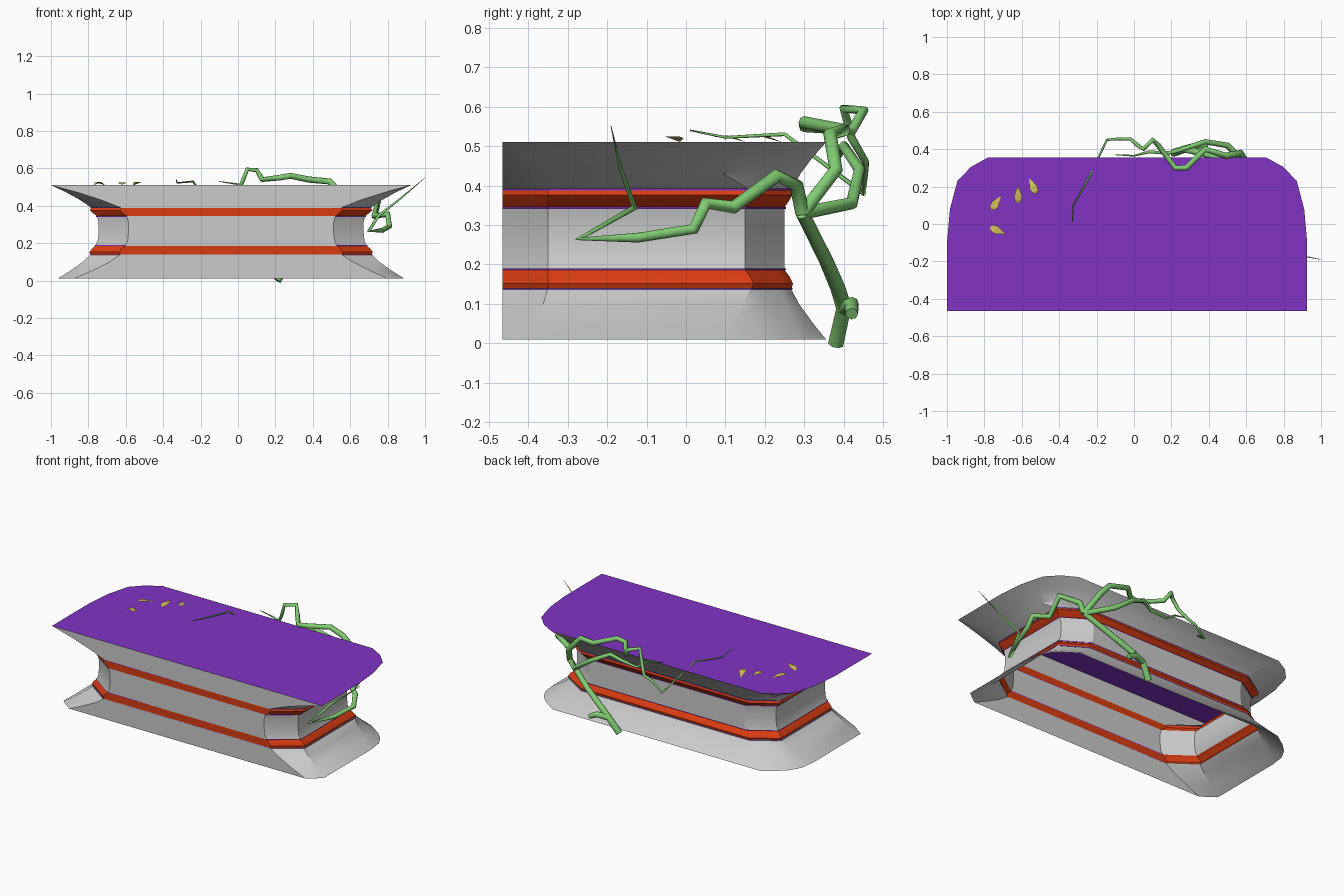
import bpy, bmesh, math
from mathutils import Vector, Matrix

if "Cube" in bpy.data.objects:
    bpy.data.objects.remove(bpy.data.objects["Cube"])

CX, FRONT = -0.037, -0.465


def material(name, rgb):
    m = bpy.data.materials.new(name)
    m.diffuse_color = (*rgb, 1)
    m.use_nodes = True
    m.node_tree.nodes["Principled BSDF"].inputs["Base Color"].default_value = m.diffuse_color
    return m


RED = material("red", (0.70, 0.045, 0.006))
PURPLE = material("purple", (0.22, 0.033, 0.55))
GREEN = material("green", (0.22, 0.60, 0.17))
YELLOW = material("yellow", (0.60, 0.50, 0.10))


def add_mesh(name, verts, faces, mat=None, smooth=None):
    me = bpy.data.meshes.new(name)
    me.from_pydata(verts, [], faces)
    ob = bpy.data.objects.new(name, me)
    bpy.context.collection.objects.link(ob)
    if mat:
        me.materials.append(mat)
    if smooth:
        bpy.ops.object.select_all(action='DESELECT')
        ob.select_set(True)
        bpy.context.view_layer.objects.active = ob
        bpy.ops.object.shade_smooth_by_angle(angle=math.radians(smooth))
    return ob


# Half outlines, front to back; the left side is mirrored
def ring(h, yb):
    a, b = Vector((h, yb - 0.10)), Vector((h - 0.16, yb))
    return [Vector((h - 0.16, FRONT)), Vector((h, -0.35))] + [a.lerp(b, t / 4) for t in range(5)]


def blend(a, b, t):
    return [p.lerp(q, t) for p, q in zip(a, b)]


TOP = [Vector(p) for p in ((.962, FRONT), (.962, -.44), (.962, -.09), (.947, .08),
                           (.907, .23), (.835, .305), (.745, .355))]
FOOT = [Vector(p) for p in ((.84, FRONT), (.927, -.40), (.927, .08), (.915, .18),
                            (.875, .25), (.82, .30), (.74, .355))]


def loop(half, z):
    right = [(CX + p.x, p.y, z) for p in half]
    left = [(CX - p.x, p.y, z) for p in reversed(half)]
    return right + left


def loft(name, levels, mat=None):
    n = 14
    verts = [v for z, half in levels for v in loop(half, z)]
    faces = [(k * n + i, k * n + (i + 1) % n, (k + 1) * n + (i + 1) % n, (k + 1) * n + i)
             for k in range(len(levels) - 1) for i in range(n)]
    return add_mesh(name, verts, faces, mat, 30)


# Grey shell: open skirt, waist and flared top
low, high = ring(.75, .265), ring(.745, .265)
loft("skirt", [(.01, FOOT), (.05, blend(FOOT, low, .36)), (.10, blend(FOOT, low, .76)), (.14, low)])
loft("waist", [(.186, ring(.725, .25)), (.215, ring(.713, .25)), (.26, ring(.708, .25)),
               (.31, ring(.708, .25)), (.345, ring(.717, .25))])
loft("flare", [(.388, high), (.43, blend(high, TOP, .28)), (.47, blend(high, TOP, .61)), (.51, TOP)])

# Red bands with thin purple trims
loft("lower_band", [(.14, ring(.752, .268)), (.152, ring(.757, .271)), (.17, ring(.745, .262)),
                    (.186, ring(.725, .25))], RED)
loft("upper_band", [(.345, ring(.717, .25)), (.36, ring(.738, .26)), (.376, ring(.755, .27)),
                    (.388, ring(.748, .267))], RED)
for i, (z, h, yb) in enumerate(((.138, .757, .27), (.188, .729, .253), (.343, .721, .253), (.390, .752, .268))):
    loft(f"trim_{i + 1}", [(z - .002, ring(h, yb)), (z + .002, ring(h, yb))], PURPLE)

# Purple top surface
add_mesh("top_surface", loop(TOP, .51), [tuple(range(14))], PURPLE)


# Vines: tapered tubes along paths
def vine(name, path, r0, r1, power=1.0):
    cu = bpy.data.curves.new(name, 'CURVE')
    cu.dimensions = '3D'
    cu.bevel_depth = 1.0
    cu.bevel_resolution = 2
    cu.use_fill_caps = True
    sp = cu.splines.new('POLY')
    sp.points.add(len(path) - 1)
    for i, (pt, p) in enumerate(zip(sp.points, path)):
        pt.co = (*p, 1)
        pt.radius = r0 + (r1 - r0) * (i / (len(path) - 1)) ** power
    cu.materials.append(GREEN)
    ob = bpy.data.objects.new(name, cu)
    bpy.context.collection.objects.link(ob)


vine("vine_trunk", [(.21, .38, 0), (.27, .40, .09), (.34, .385, .14), (.45, .355, .21), (.62, .295, .33)], .021, .017)
vine("vine_stub", [(.27, .40, .09), (.34, .42, .10), (.39, .42, .075)], .02, .016)
vine("vine_side", [(.62, .295, .33), (.64, .28, .40), (.75, .23, .425), (.73, .12, .345), (.80, .05, .355),
                   (.81, .02, .29), (.77, -.12, .268), (.70, -.27, .265), (.75, -.13, .345),
                   (.87, -.165, .44), (1.0, -.19, .55)], .018, .001, 2.5)
vine("vine_top", [(.62, .295, .33), (.57, .38, .44), (.49, .365, .53), (.38, .40, .54), (.28, .30, .56),
                  (.22, .30, .55), (.13, .42, .54), (.10, .45, .59), (.05, .40, .595), (.02, .42, .52),
                  (-.02, .455, .46), (-.08, .455, .44), (-.145, .45, .38), (-.24, .25, .53),
                  (-.325, .10, .522), (-.33, .01, .54)], .018, .002, 1.5)
vine("vine_back", [(.62, .295, .33), (.50, .42, .355), (.38, .44, .44), (.26, .40, .50), (.19, .38, .47),
                   (.08, .385, .46), (0, .365, .515), (-.10, .37, .53)], .017, .002, 1.5)

# Fallen leaves: folded teardrops
LEAF = [(-.045, 0), (-.03, .018), (-.005, .021), (.02, .012), (.05, 0), (.02, -.012), (-.005, -.021), (-.03, -.018)]
for i, (x, y, deg, tilt) in enumerate(((-.74, .11, 55, 8), (-.62, .155, 90, -6), (-.54, .20, 115, 9), (-.73, -.035, -25, -8))):
    m = (Matrix.Translation((x, y, .517)) @ Matrix.Rotation(math.radians(deg), 4, 'Z')
         @ Matrix.Rotation(math.radians(tilt), 4, 'Y'))
    pts = [m @ Vector((a, b, abs(b) * .35)) for a, b in LEAF]
    add_mesh(f"leaf_{i + 1}", pts, [(0, 7, 1), (1, 7, 6, 2), (2, 6, 5, 3), (3, 5, 4)], YELLOW)
